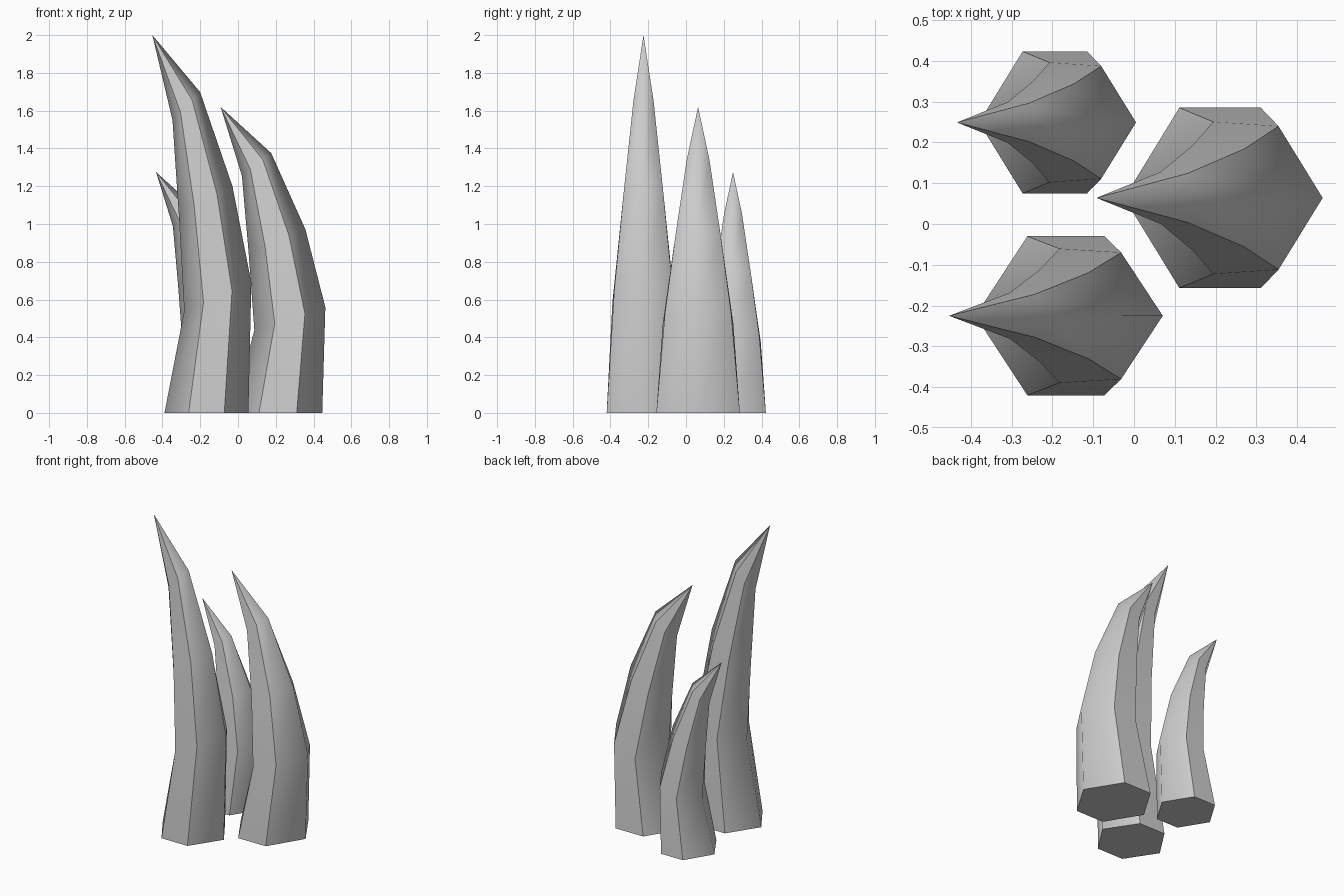
import bpy, bmesh, math

cube = bpy.data.objects.get("Cube")
if cube:
    bpy.data.objects.remove(cube, do_unlink=True)

mat = bpy.data.materials.new("pale_grey")
mat.use_nodes = True
grey = (0.6, 0.6, 0.6, 1)
mat.diffuse_color = grey
bsdf = next(n for n in mat.node_tree.nodes if n.type == 'BSDF_PRINCIPLED')
bsdf.inputs["Base Color"].default_value = grey

# Unit six-sided section, corners at +x and -x
SECTION = [(1, 0), (0.425, 1), (-0.425, 1), (-1, 0), (-0.425, -1), (0.425, -1)]
# Rings up the spike: x offset, height, x scale, y scale, tilt
RINGS = [(0, 0, 1, 1, 0),
         (0.27, 0.308, 0.8, 0.82, 0.037),
         (-0.02, 0.563, 0.64, 0.56, 0.037),
         (-0.48, 0.812, 0.33, 0.28, 0.037)]
TIP = (-1.29, 0, 1)


def spike(name, x, y, rx, ry, height):
    """Curved tapering spike standing at x, y."""
    bm = bmesh.new()
    rings = []
    for ox, h, sx, sy, tilt in RINGS:
        lean = 0.03 if tilt else 0
        rings.append([bm.verts.new((rx * (ox + sx * u),
                                    ry * sy * v * (1 - lean * (1 if u > 0 else -1)),
                                    height * (h + tilt * u))) for u, v in SECTION])
    tip = bm.verts.new((rx * TIP[0], 0, height * TIP[2]))
    bm.faces.new(rings[0][::-1])
    for i in range(6):
        j = (i + 1) % 6
        for low, high in zip(rings, rings[1:]):
            bm.faces.new((low[i], low[j], high[j], high[i]))
        bm.faces.new((rings[-1][i], rings[-1][j], tip))
    # Smooth along the length, sharp at the base and the four side ridges
    for f in bm.faces:
        f.smooth = True
    for i in (1, 2, 4, 5):
        ridge = [r[i] for r in rings] + [tip]
        for a, b in zip(ridge, ridge[1:]):
            bm.edges.get((a, b)).smooth = False
    for i in range(6):
        bm.edges.get((rings[0][i], rings[0][(i + 1) % 6])).smooth = False
    bm.normal_update()
    mesh = bpy.data.meshes.new(name)
    bm.to_mesh(mesh)
    bm.free()
    mesh.materials.append(mat)
    obj = bpy.data.objects.new(name, mesh)
    obj.location = (x, y, 0)
    bpy.context.collection.objects.link(obj)


spike("tall_spike", -0.167, -0.225, 0.222, 0.195, 2.0)
spike("middle_spike", 0.211, 0.064, 0.235, 0.221, 1.62)
spike("short_spike", -0.194, 0.249, 0.186, 0.174, 1.275)
